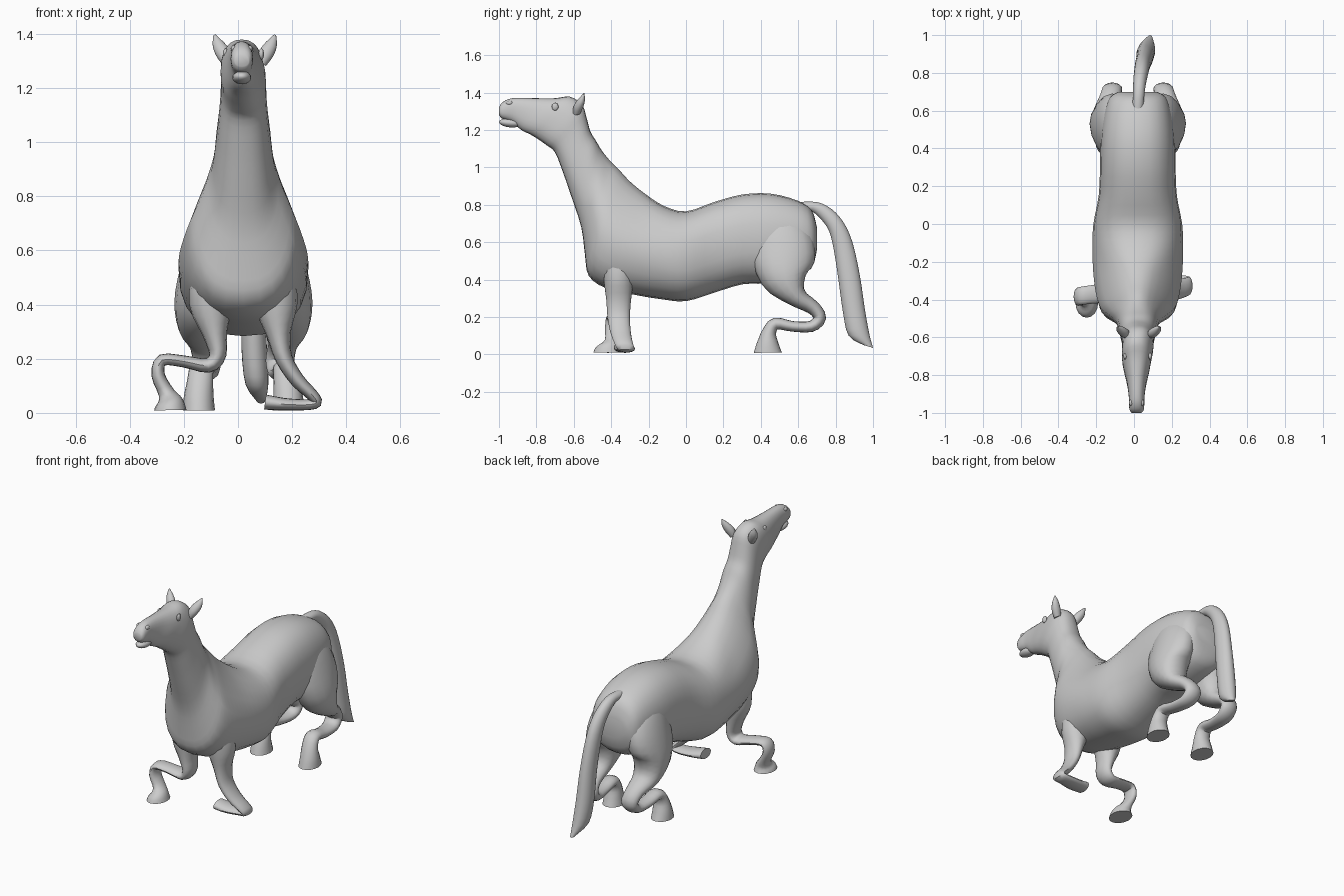
import bpy, bmesh, math
from mathutils import Vector

CX = 0.02  # body centre line


def spline(rows, steps):
    """Catmull-Rom interpolation of rows of numbers."""
    out = []
    for i in range(len(rows) - 1):
        p0, p1 = rows[max(i - 1, 0)], rows[i]
        p2, p3 = rows[i + 1], rows[min(i + 2, len(rows) - 1)]
        for k in range(steps):
            t = k / steps
            out.append([0.5 * (2 * b + (c - a) * t + (2 * a - 5 * b + 4 * c - d) * t * t
                               + (3 * b - a - 3 * c + d) * t ** 3)
                        for a, b, c, d in zip(p0, p1, p2, p3)])
    out.append(list(rows[-1]))
    return out


def loft(name, rings, seg=20, power=1.0):
    """Skin rings of (centre, half axis u, half axis v, top taper); power < 1 is boxier."""
    bm = bmesh.new()
    loops = []
    for c, u, v, taper in rings:
        loop = []
        for k in range(seg):
            a = 2 * math.pi * k / seg
            x, y = (math.copysign(abs(f) ** power, f) for f in (math.cos(a), math.sin(a)))
            loop.append(bm.verts.new(c + u * x * (1 - taper * max(y, 0)) + v * y))
        loops.append(loop)
    for a, b in zip(loops, loops[1:]):
        for k in range(seg):
            j = (k + 1) % seg
            bm.faces.new((a[k], a[j], b[j], b[k]))
    bm.faces.new(loops[0])
    bm.faces.new(loops[-1])
    bmesh.ops.recalc_face_normals(bm, faces=bm.faces)
    return finish(name, bm)


def finish(name, bm):
    me = bpy.data.meshes.new(name)
    bm.to_mesh(me)
    bm.free()
    ob = bpy.data.objects.new(name, me)
    bpy.context.collection.objects.link(ob)
    bpy.ops.object.select_all(action='DESELECT')
    ob.select_set(True)
    bpy.context.view_layer.objects.active = ob
    bpy.ops.object.shade_smooth_by_angle(angle=math.radians(45))
    return ob


def profile_loft(name, rows, steps=3, power=1.0):
    """Rows: top y, top z, bottom y, bottom z, half width, centre x, top taper."""
    rings = []
    for ty, tz, by, bz, w, cx, taper in spline(rows, steps):
        top, bot = Vector((cx, ty, tz)), Vector((cx, by, bz))
        rings.append(((top + bot) / 2, Vector((w, 0, 0)), (top - bot) / 2, taper))
    return loft(name, rings, 24, power)


def limb(name, rows, side, steps=3):
    """Rows: x, y, z, half size along side, half size in the bending plane."""
    pts = spline(rows, steps)
    pos = [Vector(p[:3]) for p in pts]
    s = Vector(side)
    rings = []
    for i, p in enumerate(pts):
        t = pos[min(i + 1, len(pos) - 1)] - pos[max(i - 1, 0)]
        rings.append((pos[i], s * p[3], t.cross(s).normalized() * p[4], 0))
    return loft(name, rings, 16)


def ball(name, c, r, rot=0.0):
    bm = bmesh.new()
    bmesh.ops.create_uvsphere(bm, u_segments=16, v_segments=10, radius=1)
    ob = finish(name, bm)
    ob.location, ob.scale, ob.rotation_euler = c, r, (rot, 0, 0)
    return ob


# torso, neck and head in one skin, rump to nose
body = [(0.70, 0.68, 0.70, 0.56, 0.10), (0.67, 0.775, 0.67, 0.46, 0.15),
        (0.59, 0.825, 0.57, 0.41, 0.18), (0.45, 0.86, 0.43, 0.38, 0.197),
        (0.30, 0.855, 0.30, 0.375, 0.20), (0.15, 0.815, 0.15, 0.33, 0.207),
        (0.0, 0.765, 0.0, 0.285, 0.235), (-0.12, 0.795, -0.13, 0.295, 0.24),
        (-0.22, 0.86, -0.28, 0.32, 0.236), (-0.30, 0.925, -0.43, 0.355, 0.222),
        (-0.36, 0.99, -0.52, 0.42, 0.198), (-0.41, 1.04, -0.54, 0.53, 0.16),
        (-0.45, 1.09, -0.56, 0.68, 0.12), (-0.48, 1.14, -0.615, 0.85, 0.102),
        (-0.51, 1.19, -0.66, 0.98, 0.092), (-0.53, 1.26, -0.70, 1.08, 0.085),
        (-0.555, 1.335, -0.74, 1.115, 0.083), (-0.62, 1.378, -0.79, 1.15, 0.078),
        (-0.70, 1.37, -0.83, 1.175, 0.068), (-0.80, 1.37, -0.88, 1.20, 0.052),
        (-0.90, 1.372, -0.92, 1.235, 0.042), (-0.95, 1.365, -0.95, 1.25, 0.041),
        (-0.985, 1.345, -0.985, 1.262, 0.037), (-1.0, 1.32, -1.0, 1.28, 0.026)]
withers = {7: 0.15, 8: 0.38, 9: 0.45, 10: 0.48, 11: 0.42, 12: 0.2}
profile_loft("body_neck_and_head",
             [r + (CX if r[0] > -0.6 else 0.014, withers.get(i, 0))
              for i, r in enumerate(body)], power=0.85)

# lower lip
ball("lower_lip", (0.014, -0.94, 1.238), (0.035, 0.06, 0.024), -0.1)

# eyes, nostrils and ears on both sides
for sx, tag in ((-1, "left"), (1, "right")):
    ball("eye_" + tag, (CX + sx * 0.066, -0.70, 1.325), (0.01, 0.018, 0.021))
    ball("nostril_" + tag, (0.014 + sx * 0.03, -0.945, 1.345), (0.01, 0.018, 0.012))
    ex = CX + 0.005 + sx * 0.078
    limb("ear_" + tag, [(ex - sx * 0.018, -0.585, 1.29, 0.02, 0.02),
                        (ex, -0.575, 1.325, 0.026, 0.027),
                        (ex + sx * 0.02, -0.56, 1.36, 0.02, 0.022),
                        (ex + sx * 0.034, -0.545, 1.396, 0.002, 0.004)], (0, 1, 0))

# tail
tail = [(0.60, 0.815, 0.62, 0.76, 0.03, 0.02), (0.70, 0.815, 0.67, 0.765, 0.03, 0.025),
        (0.775, 0.78, 0.72, 0.725, 0.034, 0.03), (0.84, 0.71, 0.765, 0.66, 0.038, 0.038),
        (0.89, 0.60, 0.79, 0.56, 0.04, 0.045), (0.93, 0.42, 0.815, 0.40, 0.043, 0.055),
        (0.955, 0.25, 0.84, 0.22, 0.047, 0.06), (0.98, 0.11, 0.87, 0.10, 0.042, 0.07),
        (1.0, 0.035, 0.95, 0.05, 0.015, 0.085)]
profile_loft("tail", [r + (0,) for r in tail])

# hind legs: thigh, folded shank and hoof, mirrored about the centre line
hind = [(0.08, 0.49, 0.77, 0.06, 0.06), (0.10, 0.50, 0.67, 0.092, 0.15),
        (0.135, 0.52, 0.53, 0.10, 0.172), (0.155, 0.53, 0.41, 0.10, 0.13),
        (0.16, 0.59, 0.31, 0.08, 0.058), (0.145, 0.68, 0.25, 0.056, 0.038),
        (0.135, 0.715, 0.195, 0.053, 0.034), (0.14, 0.67, 0.15, 0.05, 0.03),
        (0.15, 0.57, 0.15, 0.045, 0.028), (0.155, 0.48, 0.165, 0.045, 0.032),
        (0.16, 0.445, 0.12, 0.048, 0.038), (0.165, 0.437, 0.06, 0.055, 0.058),
        (0.165, 0.437, 0.01, 0.06, 0.075)]
for sx, tag in ((-1, "left"), (1, "right")):
    limb("hind_leg_" + tag, [(CX + sx * x, y, z, a, b) for x, y, z, a, b in hind], (1, 0, 0))

# front legs: each bends outwards in its own way, flat ribbons wide along y
limb("front_leg_left", [(-0.09, -0.36, 0.52, 0.09, 0.08), (-0.10, -0.36, 0.40, 0.08, 0.08),
                        (-0.085, -0.36, 0.29, 0.066, 0.045), (-0.075, -0.36, 0.215, 0.06, 0.032),
                        (-0.11, -0.36, 0.175, 0.055, 0.027), (-0.20, -0.37, 0.19, 0.05, 0.022),
                        (-0.28, -0.38, 0.195, 0.048, 0.022), (-0.295, -0.385, 0.14, 0.048, 0.025),
                        (-0.265, -0.39, 0.075, 0.045, 0.03), (-0.252, -0.415, 0.04, 0.065, 0.05),
                        (-0.25, -0.418, 0.01, 0.078, 0.06)], (0, 1, 0))
limb("front_leg_right", [(0.13, -0.36, 0.52, 0.09, 0.08), (0.14, -0.36, 0.40, 0.08, 0.08),
                         (0.15, -0.36, 0.29, 0.066, 0.045), (0.17, -0.36, 0.20, 0.06, 0.032),
                         (0.22, -0.35, 0.12, 0.055, 0.027), (0.275, -0.335, 0.065, 0.05, 0.022),
                         (0.29, -0.325, 0.038, 0.048, 0.02), (0.25, -0.32, 0.03, 0.048, 0.02),
                         (0.17, -0.33, 0.032, 0.055, 0.023), (0.10, -0.335, 0.04, 0.05, 0.028)], (0, 1, 0))
